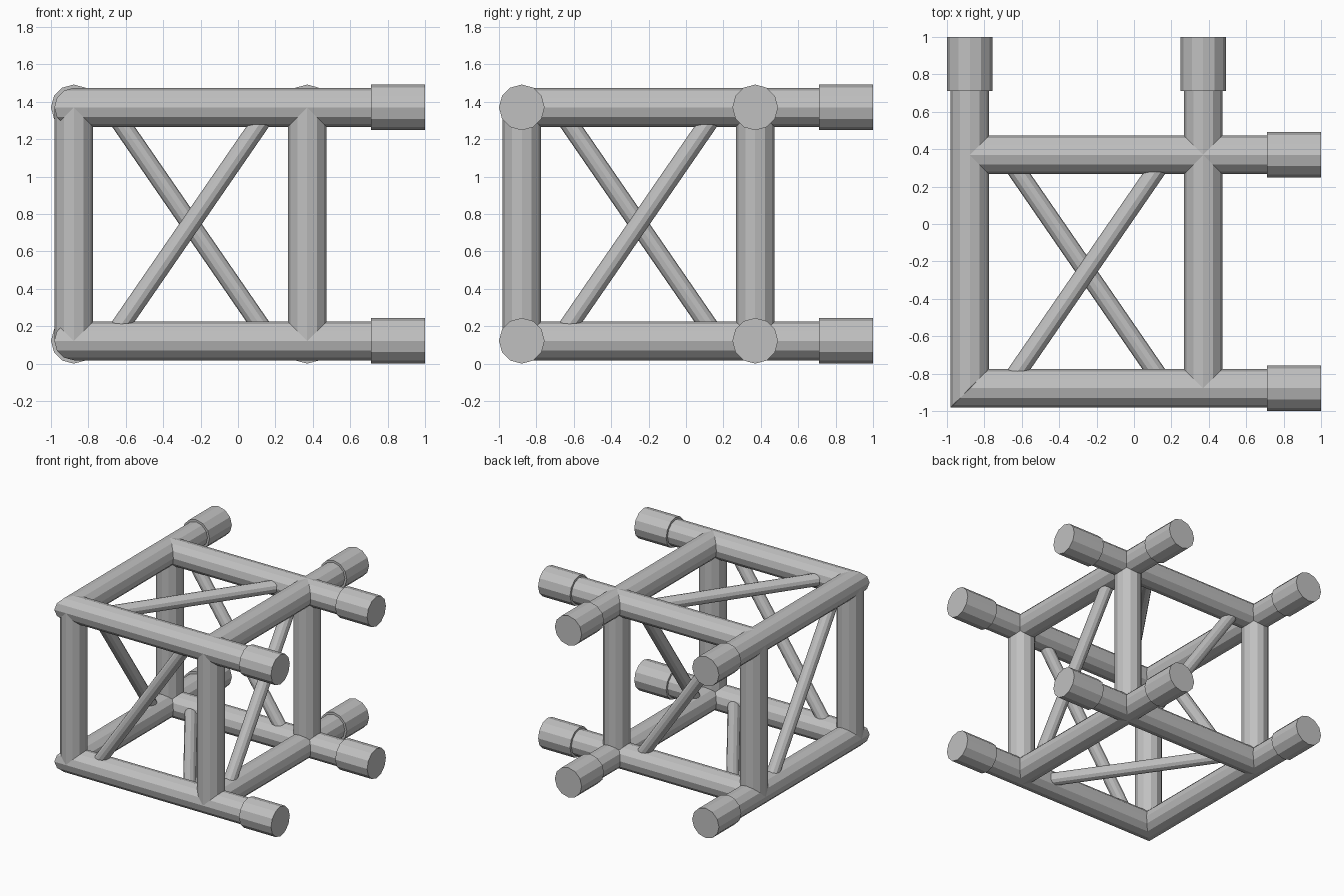
import bpy
import bmesh
from mathutils import Vector, Matrix

cube = bpy.data.objects.get("Cube")
if cube:
    bpy.data.objects.remove(cube, do_unlink=True)

# One metal colour
metal = bpy.data.materials.new("grey metal")
metal.use_nodes = True
colour = (0.53, 0.53, 0.53, 1)
metal.diffuse_color = colour
metal.node_tree.nodes["Principled BSDF"].inputs["Base Color"].default_value = colour

SIDES = 12
TUBE, SLEEVE, BRACE = 0.104, 0.122, 0.05
NEAR, FAR, END, SLEEVE_START = -0.878, 0.37, 1.0, 0.71
LOW, HIGH = 0.122, 1.37
LEVELS = {"lower": LOW, "upper": HIGH}


def rod(name, start, end, radius, mitre=None):
    """Faceted cylinder between two points; mitre = (point, normal) trims the end."""
    start, end = Vector(start), Vector(end)
    axis = end - start
    w = axis.normalized()
    u = Vector((0, 0, 1)) if abs(w.z) < 0.9 else Vector((1, 0, 0))
    u = (u - w * u.dot(w)).normalized()
    v = w.cross(u)
    frame = Matrix((u, v, w)).transposed().to_4x4()
    frame.translation = (start + end) / 2
    bm = bmesh.new()
    bmesh.ops.create_cone(bm, cap_ends=True, segments=SIDES, radius1=radius,
                          radius2=radius, depth=axis.length)
    # Put a vertex exactly on the local axis before orienting the rod
    bmesh.ops.transform(bm, matrix=frame, verts=bm.verts)
    if mitre:
        cut = bmesh.ops.bisect_plane(
            bm, geom=bm.verts[:] + bm.edges[:] + bm.faces[:],
            plane_co=mitre[0], plane_no=mitre[1], clear_outer=True)
        edges = [g for g in cut["geom_cut"] if isinstance(g, bmesh.types.BMEdge)]
        bmesh.ops.contextual_create(bm, geom=edges)
    bmesh.ops.recalc_face_normals(bm, faces=bm.faces)
    mesh = bpy.data.meshes.new(name)
    bm.to_mesh(mesh)
    bm.free()
    mesh.materials.append(metal)
    obj = bpy.data.objects.new(name, mesh)
    bpy.context.collection.objects.link(obj)
    return obj


# Horizontal chords with end sleeves, mitred together at the closed corner
for level, z in LEVELS.items():
    corner = Vector((NEAR, NEAR, z))
    for side, pos in (("near", NEAR), ("far", FAR)):
        closed = pos == NEAR
        begin = NEAR - 0.2 if closed else NEAR
        rod(f"{level}_{side}_cross_chord", (begin, pos, z), (END - 0.02, pos, z), TUBE,
            (corner, Vector((-1, 1, 0))) if closed else None)
        rod(f"{level}_{side}_long_chord", (pos, begin, z), (pos, END - 0.02, z), TUBE,
            (corner, Vector((1, -1, 0))) if closed else None)
        rod(f"{level}_{side}_cross_sleeve", (SLEEVE_START, pos, z), (END, pos, z), SLEEVE)
        rod(f"{level}_{side}_long_sleeve", (pos, SLEEVE_START, z), (pos, END, z), SLEEVE)

# Upright posts
for x_name, x in (("right", NEAR), ("left", FAR)):
    for y_name, y in (("front", NEAR), ("back", FAR)):
        rod(f"{y_name}_{x_name}_post", (x, y, LOW), (x, y, HIGH), TUBE)

# Diagonal braces: opposite faces lean in opposite directions
MID = (NEAR + FAR) / 2
A, B = MID - 0.43, MID + 0.43
rod("front_brace", (A, NEAR, LOW), (B, NEAR, HIGH), BRACE)
rod("back_brace", (B, FAR, LOW), (A, FAR, HIGH), BRACE)
rod("left_brace", (FAR, A, LOW), (FAR, B, HIGH), BRACE)
rod("right_brace", (NEAR, B, LOW), (NEAR, A, HIGH), BRACE)
rod("top_brace", (A, NEAR, HIGH), (B, FAR, HIGH), BRACE)
rod("bottom_brace", (B, NEAR, LOW), (A, FAR, LOW), BRACE)
